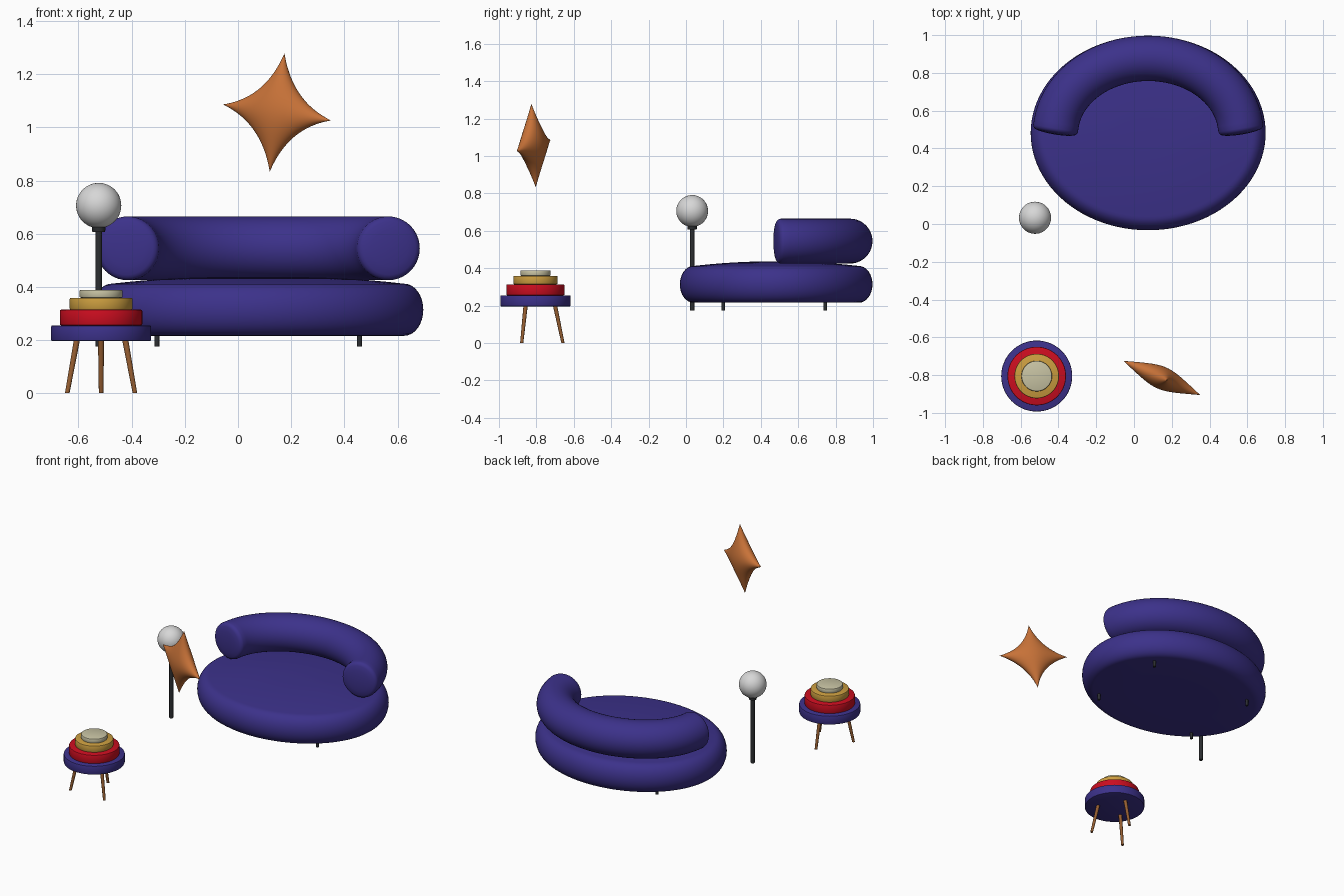
import bpy, bmesh, math
from mathutils import Vector

if "Cube" in bpy.data.objects:
    bpy.data.objects.remove(bpy.data.objects["Cube"])


def mat(name, r, g, b):
    m = bpy.data.materials.new(name)
    m.diffuse_color = (r, g, b, 1)
    m.use_nodes = True
    m.node_tree.nodes["Principled BSDF"].inputs["Base Color"].default_value = m.diffuse_color
    return m


BLUE = mat("indigo fabric", 0.045, 0.031, 0.255)
RED = mat("red lacquer", 0.60, 0.004, 0.014)
GOLD = mat("ochre lacquer", 0.60, 0.34, 0.05)
CREAM = mat("cream lacquer", 0.58, 0.55, 0.37)
ORANGE = mat("rust orange fabric", 0.58, 0.17, 0.04)
WOOD = mat("brown wood", 0.30, 0.11, 0.03)
GLASS = mat("pale grey glass", 0.68, 0.68, 0.68)
BLACK = mat("dark metal", 0.025, 0.027, 0.03)


def finish(name, bm, material, angle=40):
    bmesh.ops.recalc_face_normals(bm, faces=bm.faces)
    me = bpy.data.meshes.new(name)
    bm.to_mesh(me)
    bm.free()
    for p in me.polygons:
        p.use_smooth = True
    me.set_sharp_from_angle(angle=math.radians(angle))
    me.materials.append(material)
    ob = bpy.data.objects.new(name, me)
    bpy.context.collection.objects.link(ob)
    return ob


def loft(name, rings, material, angle=40):
    """Skin a list of closed rings, with both ends capped."""
    bm = bmesh.new()
    vs = [[bm.verts.new(p) for p in ring] for ring in rings]
    n = len(vs[0])
    for a, b in zip(vs, vs[1:]):
        for i in range(n):
            j = (i + 1) % n
            bm.faces.new((a[i], a[j], b[j], b[i]))
    bm.faces.new(vs[0])
    bm.faces.new(vs[-1])
    return finish(name, bm, material, angle)


def oval(cx, cy, z, rx, ry, n):
    return [(cx + rx * math.cos(2 * math.pi * i / n),
             cy + ry * math.sin(2 * math.pi * i / n), z) for i in range(n)]


def rod(name, p, q, r0, r1, material, n=16):
    p, q = Vector(p), Vector(q)
    return loft(name, [oval(p.x, p.y, p.z, r0, r0, n),
                       oval(q.x, q.y, q.z, r1, r1, n)], material)


# Seat: oval cushion with a rounded rim and a slightly domed top
CX, CY = 0.075, 0.482
RX, RY = 0.622, 0.515
profile = [(0.61 * RX, 0.217), (0.3, 0.216)][1:]
for k in range(17):
    a = -math.pi / 2 + math.pi * k / 16
    profile.append((0.072 * (1 - math.cos(a)), 0.314 + 0.098 * math.sin(a)))
for k in range(1, 8):
    t = k / 8
    profile.append((0.072 + 0.43 * t, 0.412 + 0.025 * (1 - (1 - t) ** 2)))
loft("seat", [oval(CX, CY, z, RX - d, RY - d, 96) for d, z in profile], BLUE)

# Backrest: half-oval tube with softly bulging ends
PX, PY, PZ, TUBE = 0.49, 0.395, 0.545, 0.12
T0 = math.radians(7.6)


def path(t):
    c = Vector((CX + PX * math.cos(t), CY + PY * math.sin(t), PZ))
    return c, Vector((-PX * math.sin(t), PY * math.cos(t), 0)).normalized()


def tube_ring(c, d, r, n=40):
    side = Vector((d.y, -d.x, 0))
    return [c + r * (math.cos(2 * math.pi * i / n) * side
                     + math.sin(2 * math.pi * i / n) * Vector((0, 0, 1)))
            for i in range(n)]


cap = [(0.028, 0.12), (0.038, 0.117), (0.046, 0.11), (0.051, 0.10),
       (0.057, 0.07), (0.06, 0.035), (0.061, 0.008)]
c0, d0 = path(T0)
c1, d1 = path(math.pi - T0)
rings = [tube_ring(c0 - d0 * o, d0, r) for o, r in reversed(cap)]
for k in range(65):
    c, d = path(T0 + (math.pi - 2 * T0) * k / 64)
    rings.append(tube_ring(c, d, TUBE))
rings += [tube_ring(c1 + d1 * o, d1, r) for o, r in cap]
loft("backrest", rings, BLUE, 50)

# Sofa feet
for x in (-0.305, 0.457):
    for y in (0.20, 0.745):
        rod("sofa_foot", (x, y, 0.175), (x, y, 0.23), 0.0095, 0.0095, BLACK)

# Floor lamp: pole, collar and globe
LX, LY = -0.524, 0.033
rod("lamp_pole", (LX, LY, 0.175), (LX, LY, 0.63), 0.0125, 0.0125, BLACK, 24)
rod("lamp_collar", (LX, LY, 0.607), (LX, LY, 0.632), 0.024, 0.027, BLACK, 32)
bm = bmesh.new()
bmesh.ops.create_uvsphere(bm, u_segments=48, v_segments=24, radius=0.085)
bmesh.ops.translate(bm, verts=bm.verts, vec=(LX, LY, 0.706))
finish("lamp_globe", bm, GLASS)

# Side table: stacked discs with softened rims
TX, TY = -0.515, -0.805
for name, r, z0, z1, m in (("table_base_disc", 0.188, 0.196, 0.255, BLUE),
                           ("table_red_disc", 0.155, 0.255, 0.314, RED),
                           ("table_ochre_disc", 0.118, 0.314, 0.359, GOLD),
                           ("table_cream_disc", 0.081, 0.359, 0.389, CREAM)):
    b = 0.005
    loft(name, [oval(TX, TY, z, q, q, 64) for z, q in
                ((z0, r - b), (z0 + b * 0.3, r - b * 0.3), (z0 + b, r),
                 (z1 - b, r), (z1 - b * 0.3, r - b * 0.3), (z1, r - b))], m)

# Three splayed table legs
for k in range(3):
    a = math.pi / 2 + 2 * math.pi * k / 3
    ca, sa = math.cos(a), math.sin(a)
    rod("table_leg", (TX + 0.147 * ca, TY + 0.147 * sa, 0),
        (TX + 0.105 * ca, TY + 0.105 * sa, 0.2), 0.0085, 0.0115, WOOD)

# Floating cushion: square pillow with pinched sides, standing on one corner
centre = Vector((0.147, -0.815, 1.056))
across = Vector((0.405, -0.18, -0.06)).normalized()
up = Vector((0.046, -0.02, 0.437))
up = (up - across * up.dot(across)).normalized()
normal = across.cross(up)
S, T = (across + up) / math.sqrt(2), (up - across) / math.sqrt(2)
H, PINCH, THICK, N = 0.159, 0.28, 0.06, 32
bm = bmesh.new()
for sign in (1, -1):
    grid = []
    for i in range(N + 1):
        s = -math.cos(math.pi * i / N)
        row = []
        for j in range(N + 1):
            t = -math.cos(math.pi * j / N)
            u = s * (1 - PINCH * (1 - t * t))
            v = t * (1 - PINCH * (1 - s * s))
            w = THICK * max(0, (1 - s * s) * (1 - t * t)) ** 0.5
            row.append(bm.verts.new(centre + H * (u * S + v * T) + sign * w * normal))
        grid.append(row)
    for i in range(N):
        for j in range(N):
            bm.faces.new((grid[i][j], grid[i + 1][j],
                          grid[i + 1][j + 1], grid[i][j + 1]))
bmesh.ops.remove_doubles(bm, verts=bm.verts, dist=0.0002)
finish("star_cushion", bm, ORANGE, 120)
